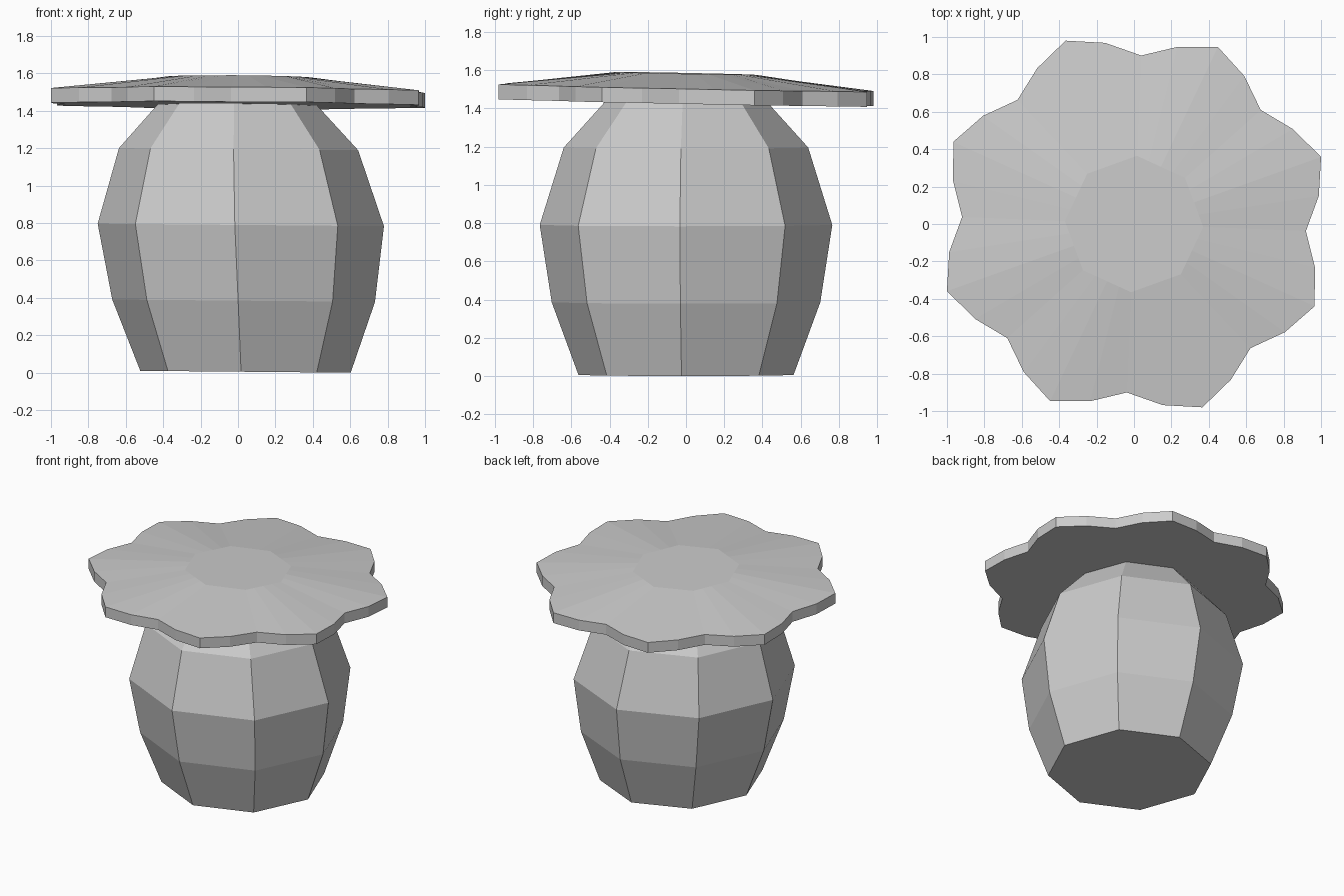
import bpy, bmesh
from math import sin, cos, pi, radians

if "Cube" in bpy.data.objects:
    bpy.data.objects.remove(bpy.data.objects["Cube"])


def build_lofted(name, rings):
    """Closed solid from a stack of equal-length rings, bottom to top."""
    bm = bmesh.new()
    loops = [[bm.verts.new(p) for p in ring] for ring in rings]
    n = len(loops[0])
    for a, b in zip(loops, loops[1:]):
        for i in range(n):
            j = (i + 1) % n
            bm.faces.new((a[i], a[j], b[j], b[i]))
    bm.faces.new(loops[0][::-1])
    bm.faces.new(loops[-1])
    bmesh.ops.recalc_face_normals(bm, faces=bm.faces)
    mesh = bpy.data.meshes.new(name)
    bm.to_mesh(mesh)
    bm.free()
    ob = bpy.data.objects.new(name, mesh)
    bpy.context.collection.objects.link(ob)
    return ob


TWIST = radians(-2.4)

# Barrel-shaped eight-sided stem, leaning slightly: (centre x, radius, z)
profile = [(0.04, 0.563, 0.005), (0.03, 0.703, 0.385), (0.015, 0.766, 0.79),
           (0.003, 0.64, 1.195), (-0.003, 0.41, 1.45)]
stem_rings = []
for cx, r, z in profile:
    ring = []
    for i in range(8):
        a = i * pi / 4 + TWIST
        ring.append((cx + r * cos(a), r * sin(a), z - 0.009 * cos(a) * r))
    stem_rings.append(ring)
build_lofted("stem", stem_rings)

# Scalloped cap with eight petals, tilted slightly
PETAL = [0.92, 1.0, 1.065, 0.995]


def tilted(x, y, z):
    return (x, y, z - 0.007 * x - 0.02 * y)


def rim(z):
    pts = []
    for i in range(32):
        a = i * pi / 16 + TWIST
        r = PETAL[i % 4]
        pts.append(tilted(r * cos(a), 0.98 * r * sin(a), z))
    return pts


# Flat octagonal centre, subdivided to match the petals
crown = []
for i in range(32):
    a0 = (i // 4) * pi / 4 + TWIST
    a1 = a0 + pi / 4
    t = (i % 4) / 4
    x = 0.37 * (cos(a0) * (1 - t) + cos(a1) * t)
    y = 0.365 * (sin(a0) * (1 - t) + sin(a1) * t)
    crown.append(tilted(x, y, 1.583))

build_lofted("petal_cap", [rim(1.43), rim(1.508), crown])
